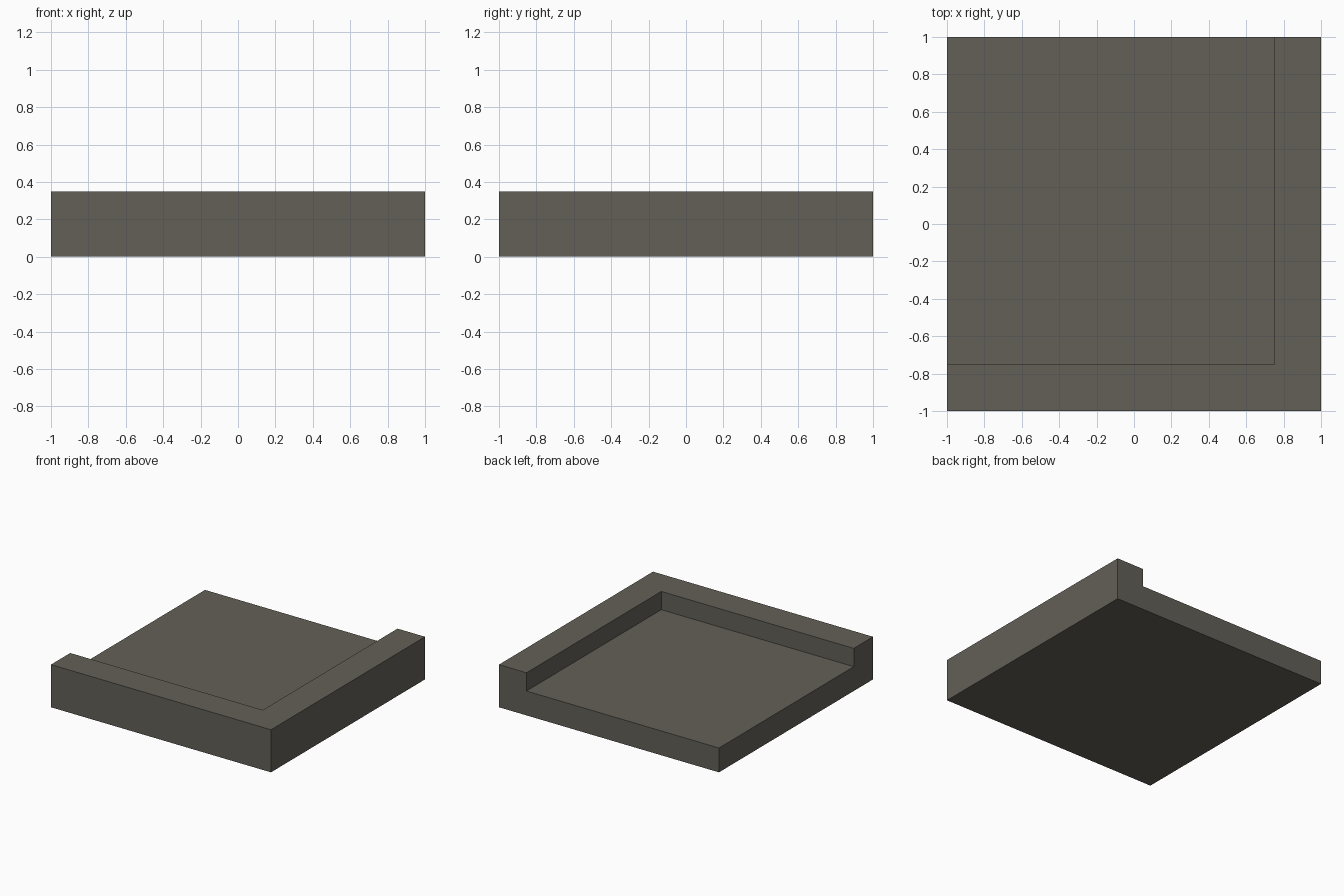
import bpy

if "Cube" in bpy.data.objects:
    bpy.data.objects.remove(bpy.data.objects["Cube"])

HALF = 1.0       # half the tile's side
HEIGHT = 0.35    # top of the curb
FLOOR = 0.20     # top of the recessed slab
CURB = 0.25      # curb width


def box(name, lo, hi):
    """Axis-aligned box between two corners."""
    centre = [(a + b) / 2 for a, b in zip(lo, hi)]
    bpy.ops.mesh.primitive_cube_add(size=1, location=centre)
    ob = bpy.context.object
    ob.name = name
    ob.scale = [b - a for a, b in zip(lo, hi)]
    bpy.ops.object.transform_apply(location=True, rotation=False, scale=True)
    return ob


stone = bpy.data.materials.new("dark warm grey stone")
stone.diffuse_color = (0.125, 0.117, 0.097, 1)
stone.use_nodes = True
stone.node_tree.nodes["Principled BSDF"].inputs["Base Color"].default_value = stone.diffuse_color

# Square corner tile with a raised curb along the front and right sides
tile = box("corner_curb_tile", (-HALF, -HALF, 0), (HALF, HALF, HEIGHT))
tile.data.materials.append(stone)

# Recess, open to the back and left
cutter = box("recess_cutter", (-HALF - 0.5, -HALF + CURB, FLOOR),
             (HALF - CURB, HALF + 0.5, HEIGHT + 0.5))
cutter.hide_render = True

cut = tile.modifiers.new("recess", 'BOOLEAN')
cut.operation = 'DIFFERENCE'
cut.solver = 'EXACT'
cut.object = cutter
bpy.context.view_layer.objects.active = tile
bpy.ops.object.modifier_apply(modifier=cut.name)
bpy.data.objects.remove(cutter, do_unlink=True)
